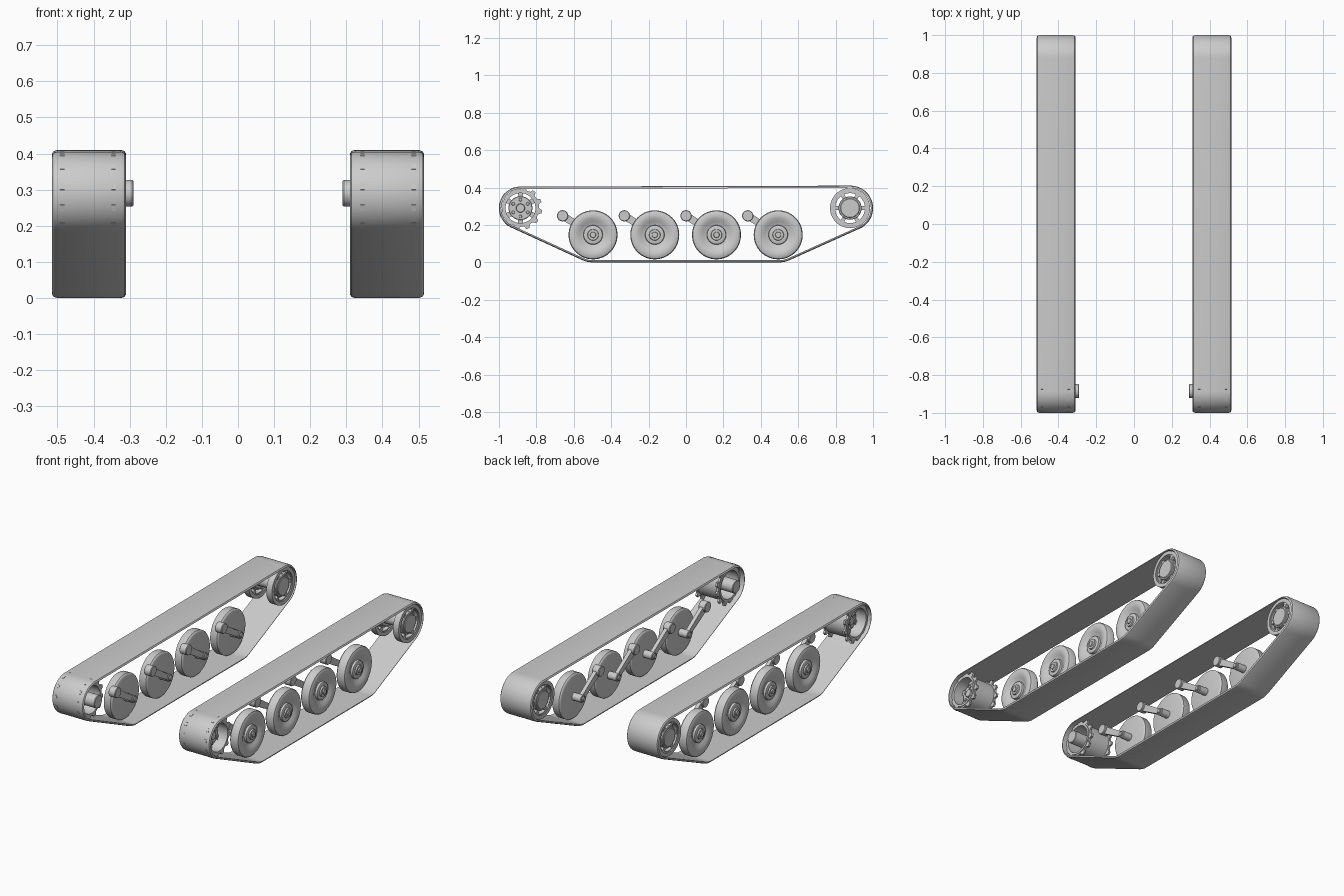
import bpy, bmesh
from math import sin, cos, tau, pi, acos, atan2, radians, hypot

if "Cube" in bpy.data.objects:
    bpy.data.objects.remove(bpy.data.objects["Cube"])

metal = bpy.data.materials.new("light_grey_metal")
metal.use_nodes = True
metal.diffuse_color = (0.6, 0.6, 0.6, 1)
for node in metal.node_tree.nodes:
    if node.type == 'BSDF_PRINCIPLED':
        node.inputs["Base Color"].default_value = (0.6, 0.6, 0.6, 1)


def finish(name, bm):
    """Turn a bmesh of the +x side into a smooth object mirrored to -x."""
    bmesh.ops.remove_doubles(bm, verts=bm.verts, dist=1e-5)
    bmesh.ops.recalc_face_normals(bm, faces=bm.faces)
    mesh = bpy.data.meshes.new(name)
    bm.to_mesh(mesh)
    bm.free()
    mesh.materials.append(metal)
    mesh.shade_smooth()
    mesh.set_sharp_from_angle(angle=radians(32))
    obj = bpy.data.objects.new(name, mesh)
    bpy.context.collection.objects.link(obj)
    mirror = obj.modifiers.new("mirror", 'MIRROR')
    mirror.use_axis = (True, False, False)
    mirror.use_mirror_merge = False
    return obj


def skin(bm, rows, closed):
    """Quads between rows of points; every row is a closed loop."""
    grid = [[bm.verts.new(p) for p in row] for row in rows]
    pairs = list(zip(grid, grid[1:]))
    if closed:
        pairs.append((grid[-1], grid[0]))
    for a, b in pairs:
        for i in range(len(a)):
            j = (i + 1) % len(a)
            bm.faces.new((a[i], a[j], b[j], b[i]))


def lathe(bm, centre, profile, closed=False, seg=48):
    """Revolve (x, radius) points about an axle along x."""
    cy, cz = centre
    rows = []
    for x, r in profile:
        r = max(r, 1e-4)
        rows.append([(x, cy + r * cos(tau * i / seg), cz + r * sin(tau * i / seg))
                     for i in range(seg)])
    skin(bm, rows, closed)


def disc(bm, centre, x0, x1, r, seg=32, bevel=0.003):
    lathe(bm, centre, [(x0, 0), (x0, r - bevel), (x0 + bevel, r),
                       (x1 - bevel, r), (x1, r - bevel), (x1, 0)], seg=seg)


def ring(bm, centre, x0, x1, r_in, r_out):
    lathe(bm, centre, [(x0, r_in), (x0, r_out), (x1, r_out), (x1, r_in)], True)


def bar(bm, start, end, x0, x1, w0, w1):
    """Tapered flat bar in the y-z plane between two points."""
    dy, dz = end[0] - start[0], end[1] - start[1]
    n = hypot(dy, dz)
    ny, nz = -dz / n, dy / n
    outline = [(p[0] + s * w * ny, p[1] + s * w * nz)
               for p, w, s in ((start, w0, 1), (start, w0, -1), (end, w1, -1), (end, w1, 1))]
    ends = [[bm.verts.new((x, *p)) for p in outline] for x in (x0, x1)]
    for end_face in ends:
        bm.faces.new(end_face)
    for i in range(4):
        j = (i + 1) % 4
        bm.faces.new((ends[0][i], ends[0][j], ends[1][j], ends[1][i]))


def around(centre, r, a):
    return centre[0] + r * cos(a), centre[1] + r * sin(a)


SPROCKET, IDLER = (-0.885, 0.29), (0.877, 0.29)
X_IN, X_OUT = 0.31, 0.515

# Track belt: a rounded band wrapped tangentially round four circles
wraps = [((-0.5, 0.13), 0.13), ((0.5, 0.13), 0.13),
         ((0.88, 0.29), 0.12), (SPROCKET, 0.115)]
normals = []
for i, (c, r) in enumerate(wraps):
    c2, r2 = wraps[(i + 1) % 4]
    dy, dz = c2[0] - c[0], c2[1] - c[1]
    normals.append(atan2(dz, dy) - acos((r - r2) / hypot(dy, dz)))


def belt_loop(x, depth):
    pts = []
    for i, (c, r) in enumerate(wraps):
        a0 = normals[i - 1]
        sweep = (normals[i] - a0) % tau
        steps = max(5, int(sweep / 0.1))
        pts += [(x, *around(c, r - depth, a0 + sweep * k / steps)) for k in range(steps + 1)]
    return pts


edge = [(0, 0.012), (0.001, 0.008), (0.005, 0.003), (0.014, 0)]
section = [(X_IN + x, d) for x, d in edge] + [(X_OUT - x, d) for x, d in reversed(edge)]
bm = bmesh.new()
skin(bm, [belt_loop(x, d) for x, d in section], True)
finish("track_belt", bm)

# Road wheels with dished outer faces, and their trailing arms
wheel_profile = [(-.029, 0), (-.029, .120), (-.027, .126), (-.021, .131), (.018, .131),
                 (.025, .127), (.029, .118), (.031, .103), (.028, .088), (.020, .072),
                 (.014, .060), (.012, .052), (.024, .050), (.026, .046), (.026, .030),
                 (.034, .028), (.034, .016), (.040, .014), (.040, 0)]
for n in range(4):
    hub = (-0.497 + 0.33 * n, 0.147)
    pivot = (hub[0] - 0.163, hub[1] + 0.102)
    bm = bmesh.new()
    lathe(bm, hub, [(0.4125 + x, r) for x, r in wheel_profile], seg=56)
    finish(f"road_wheel_{n + 1}", bm)
    bm = bmesh.new()
    disc(bm, hub, 0.325, 0.386, 0.022)
    disc(bm, hub, 0.315, 0.327, 0.014)
    disc(bm, pivot, 0.318, 0.362, 0.030)
    bar(bm, hub, pivot, 0.330, 0.352, 0.015, 0.021)
    finish(f"suspension_arm_{n + 1}", bm)

# Drive sprocket: two toothed rings on a drum
TEETH = 12
bm = bmesh.new()
for x in (0.345, 0.487):
    angles, radii = [], []
    for t in range(TEETH):
        for off, r in ((-.42, .099), (-.28, .102), (-.15, .1165), (.15, .1165),
                       (.28, .102), (.42, .099)):
            angles.append(radians(20.4) + (t + off) * tau / TEETH)
            radii.append(r)
    inner = [0.082] * len(angles)
    skin(bm, [[(px, *around(SPROCKET, r, a)) for r, a in zip(rs, angles)]
              for px, rs in ((x - .006, inner), (x - .006, radii),
                             (x + .006, radii), (x + .006, inner))], True)
finish("sprocket_teeth", bm)

bm = bmesh.new()
ring(bm, SPROCKET, 0.335, 0.497, 0.080, 0.092)
disc(bm, SPROCKET, 0.425, 0.445, 0.064)
disc(bm, SPROCKET, 0.44, 0.462, 0.024)
for k in range(6):
    a = k * tau / 6 + pi / 6
    bar(bm, around(SPROCKET, .055, a), around(SPROCKET, .083, a), 0.428, 0.442, .014, .014)
    disc(bm, around(SPROCKET, .045, a), 0.44, 0.453, 0.009, 12, 0.002)
finish("sprocket_drum", bm)

bm = bmesh.new()
disc(bm, SPROCKET, 0.29, 0.43, 0.037)
finish("drive_shaft", bm)

# Idler: twin spoked wheels on one axle
bm = bmesh.new()
for x0, x1 in ((0.318, 0.355), (0.470, 0.507)):
    ring(bm, IDLER, x0, x1, 0.086, 0.107)
    ring(bm, IDLER, x0 + .006, x1 - .006, 0.080, 0.088)
    disc(bm, IDLER, x0 + .004, x1 - .004, 0.062)
    disc(bm, IDLER, x0, x1, 0.052)
    for k in range(6):
        a = k * tau / 6
        bar(bm, around(IDLER, .055, a), around(IDLER, .09, a), x0 + .010, x1 - .010, .010, .010)
finish("idler_wheels", bm)

bm = bmesh.new()
disc(bm, IDLER, 0.35, 0.475, 0.035)
finish("idler_axle", bm)
